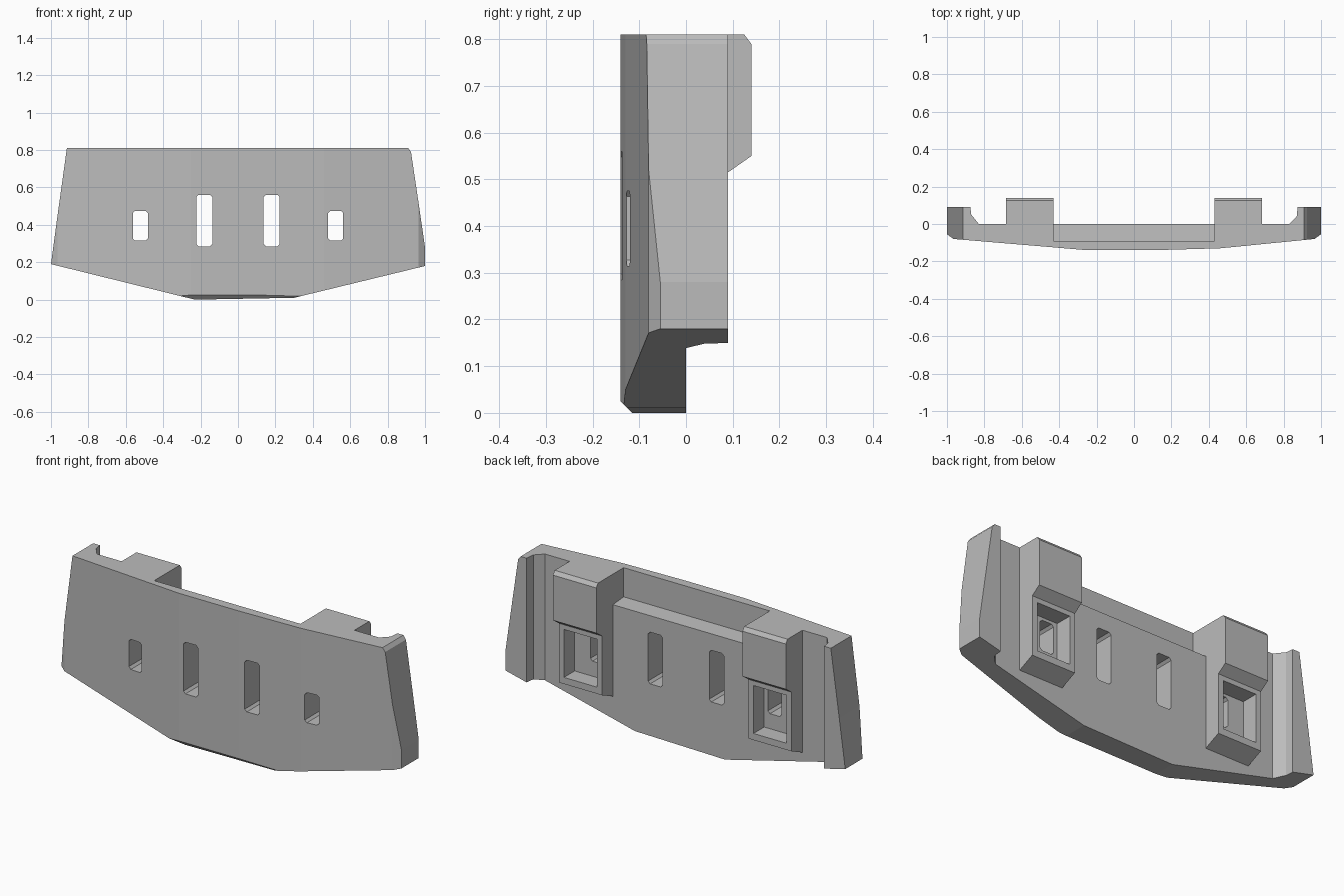
import bpy
import bmesh

cube = bpy.data.objects.get("Cube")
if cube:
    bpy.data.objects.remove(cube, do_unlink=True)

steel = bpy.data.materials.new("grey_steel")
steel.use_nodes = True
GREY = (0.5, 0.5, 0.5, 1)
steel.diffuse_color = GREY
steel.node_tree.nodes["Principled BSDF"].inputs["Base Color"].default_value = GREY


def prism(name, points, axis, lo, hi):
    """Extrude a 2D outline along one axis."""
    place = {"x": lambda a, b, t: (t, a, b),
             "y": lambda a, b, t: (a, t, b),
             "z": lambda a, b, t: (a, b, t)}[axis]
    bm = bmesh.new()
    low = [bm.verts.new(place(a, b, lo)) for a, b in points]
    high = [bm.verts.new(place(a, b, hi)) for a, b in points]
    bm.faces.new(low)
    bm.faces.new(high)
    for i in range(len(points)):
        j = (i + 1) % len(points)
        bm.faces.new((low[i], low[j], high[j], high[i]))
    bmesh.ops.recalc_face_normals(bm, faces=bm.faces)
    mesh = bpy.data.meshes.new(name)
    bm.to_mesh(mesh)
    bm.free()
    mesh.materials.append(steel)
    obj = bpy.data.objects.new(name, mesh)
    bpy.context.collection.objects.link(obj)
    return obj


def combine(obj, tool, operation="DIFFERENCE"):
    """Apply a boolean and discard the tool."""
    mod = obj.modifiers.new("cut", "BOOLEAN")
    mod.operation = operation
    mod.solver = "EXACT"
    mod.object = tool
    graph = bpy.context.evaluated_depsgraph_get()
    mesh = bpy.data.meshes.new_from_object(obj.evaluated_get(graph))
    obj.modifiers.clear()
    obj.data = mesh
    bpy.data.objects.remove(tool, do_unlink=True)


def rounded_slot(x0, x1, z0, z1, c=0.012):
    return [(x0 + c, z0), (x1 - c, z0), (x1, z0 + c), (x1, z1 - c),
            (x1 - c, z1), (x0 + c, z1), (x0, z1 - c), (x0, z0 + c)]


# Curved plate with raised side lips, seen in plan
plan = [(-1, -0.055), (-0.965, -0.08), (-0.25, -0.14), (0.1, -0.14),
        (0.46, -0.13), (0.965, -0.08), (1, -0.055), (1, 0.09),
        (0.875, 0.09), (0.87, 0.04), (0.83, 0),
        (-0.83, 0), (-0.87, 0.05), (-0.875, 0.09), (-1, 0.09)]
plate = prism("armor_plate", plan, "z", -0.1, 1)

# Trim to the tapered front outline
outline = [(-0.23, 0), (0.3, 0.01), (1, 0.18), (1, 0.28), (0.968, 0.5),
           (0.925, 0.79), (0.91, 0.81), (-0.915, 0.81), (-0.965, 0.45),
           (-1, 0.19)]
combine(plate, prism("outline_tool", outline, "y", -0.5, 0.5), "INTERSECT")

# Lower front bevel and rear upper recess
combine(plate, prism("bevel_tool", [(-0.2, 0.085), (-0.1, -0.015), (-0.2, -0.015)],
                     "x", -0.6, 0.6))
combine(plate, prism("recess_tool", [(-0.09, 0.655), (0.03, 0.645), (0.03, 0.9), (-0.09, 0.9)],
                     "x", -0.43, 0.43))

# Slots through the plate
for side in (-1, 1):
    for centre, half, z0, z1 in ((0.18, 0.043, 0.285, 0.56), (0.522, 0.04, 0.315, 0.475)):
        x = side * centre
        slot = rounded_slot(x - half, x + half, z0, z1)
        combine(plate, prism("slot_tool", slot, "y", -0.4, 0.4))

# Rear mounting blocks with open frames below
block_profile = [(0, 0.81), (0.125, 0.81), (0.14, 0.79), (0.14, 0.55),
                 (0.09, 0.515), (0.09, 0.2), (0, 0.16)]
for side, name in ((-1, "right_mount"), (1, "left_mount")):
    x0, x1 = sorted((side * 0.43, side * 0.685))
    mount = prism(name, block_profile, "x", x0, x1)
    opening = [(x0 + 0.03, 0.235), (x1 - 0.03, 0.235), (x1 - 0.03, 0.49), (x0 + 0.03, 0.49)]
    combine(mount, prism("opening_tool", opening, "y", -0.05, 0.3))
